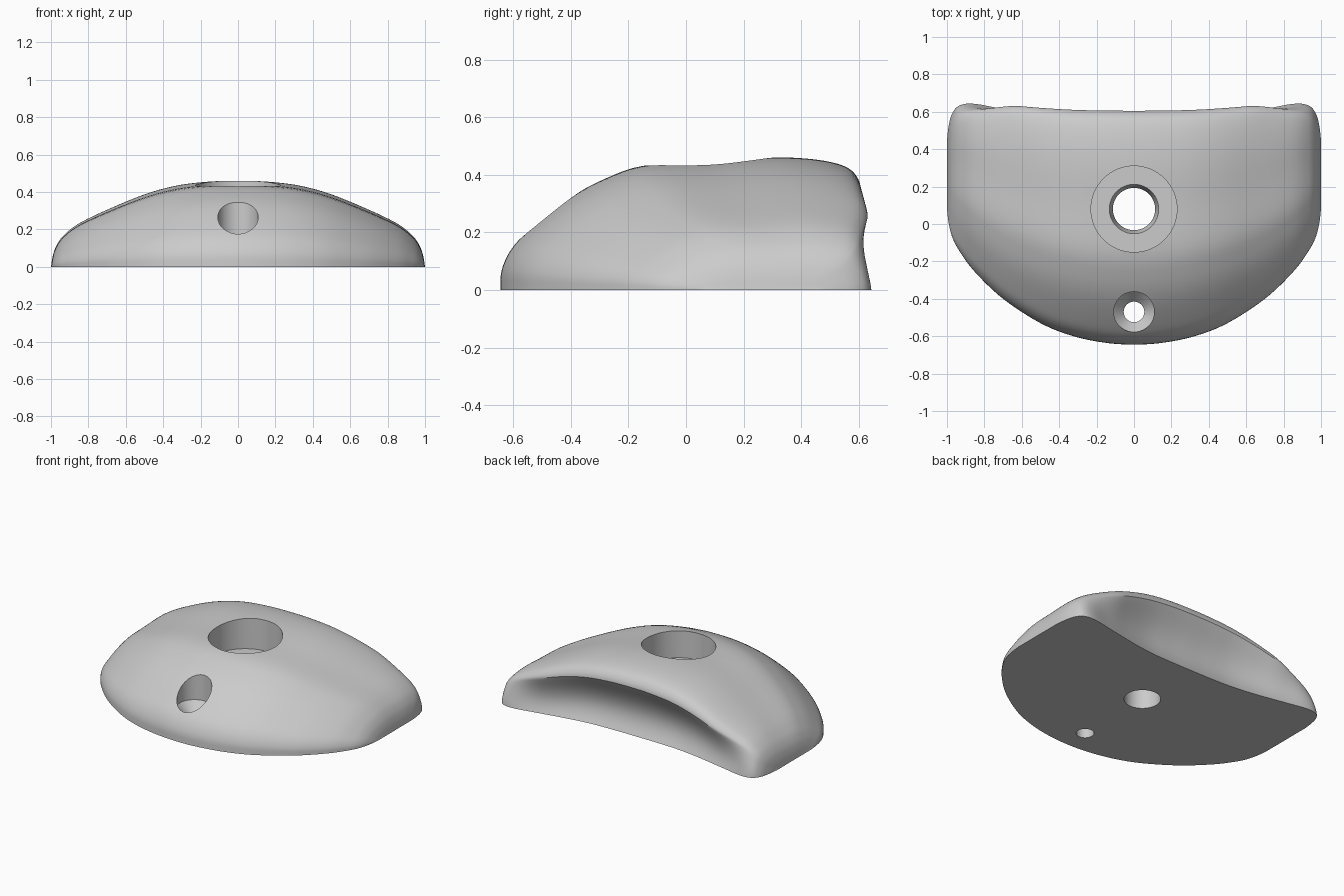
import bpy, bmesh
from math import cos, sin, pi, radians
from mathutils import Vector

if "Cube" in bpy.data.objects:
    bpy.data.objects.remove(bpy.data.objects["Cube"])


def spline(pts, steps):
    """Catmull-Rom curve through points of any dimension."""
    p = [Vector(q) for q in pts]
    p = [2 * p[0] - p[1]] + p + [2 * p[-1] - p[-2]]
    out = []
    for i in range(1, len(p) - 2):
        a, b, c, d = p[i - 1:i + 3]
        for k in range(steps):
            t = k / steps
            out.append(0.5 * (2 * b + (c - a) * t + (2 * a - 5 * b + 4 * c - d) * t * t
                              + (3 * b - a - 3 * c + d) * t ** 3))
    return out + [p[-2]]


def smooth(t):
    t = min(1, max(0, t))
    return t * t * (3 - 2 * t)


# Stations along half the width: x, front y, back y, height, rear scoop depth
stations = [(0, -.645, .612, .46, .105), (.16, -.634, .613, .455, .105),
            (.33, -.598, .617, .434, .10), (.5, -.53, .627, .387, .08),
            (.7, -.4, .643, .305, .045), (.85, -.257, .65, .232, .012),
            (.93, -.15, .635, .17, 0), (.97, -.075, .595, .115, 0),
            (.99, 0, .53, .06, 0), (1, .08, .45, 0, 0)]
# Normalised front-to-back section
section = [(0, 0), (.004, .15), (.03, .305), (.08, .45), (.19, .69), (.29, .84),
           (.40, .94), (.58, .97), (.75, 1), (.87, .985), (.95, .935),
           (.985, .855), (.997, .74), (1, .5), (1, .25), (1, 0)]

# Mirror the stations so the curve runs smoothly across the middle
mirrored = [(-s[0],) + s[1:] for s in reversed(stations[1:])]
rows = spline(mirrored + stations, 6)
profile = spline(section, 4)

# Main body: sections lofted across the width, closed underneath
bm = bmesh.new()
grid = []
for x, front, back, h, scoop in rows:
    row = []
    for Y, Z in profile:
        y = front + (back - front) * Y
        # scooped rear wall under the lip
        if Y > .9 and Z < .78:
            y -= scoop * sin(pi * .78 * (1 - Z / .78))
        # softer upper rear edge towards both ends
        y -= .06 * smooth((abs(x) - .6) / .3) * smooth((Y - .6) / .4) * max(0, Z) ** 1.5
        row.append(bm.verts.new((x, y, max(0, h * Z))))
    grid.append(row)
for a, b in zip(grid, grid[1:]):
    for j in range(len(profile) - 1):
        bm.faces.new((a[j], b[j], b[j + 1], a[j + 1]))
bmesh.ops.remove_doubles(bm, verts=bm.verts, dist=1e-5)
bmesh.ops.holes_fill(bm, edges=[e for e in bm.edges if e.is_boundary], sides=0)
bmesh.ops.recalc_face_normals(bm, faces=bm.faces)
mesh = bpy.data.meshes.new("climbing_hold")
bm.to_mesh(mesh)
bm.free()
body = bpy.data.objects.new("climbing_hold", mesh)
bpy.context.collection.objects.link(body)


def hole(name, y, rings, n=64):
    """Cut a stepped round hole given by (radius, z) rings."""
    bm = bmesh.new()
    loops = [[bm.verts.new((r * cos(2 * pi * i / n), y + r * sin(2 * pi * i / n), z))
              for i in range(n)] for r, z in rings]
    for a, b in zip(loops, loops[1:]):
        for i in range(n):
            k = (i + 1) % n
            bm.faces.new((a[i], a[k], b[k], b[i]))
    bm.faces.new(loops[0])
    bm.faces.new(loops[-1])
    bmesh.ops.recalc_face_normals(bm, faces=bm.faces)
    m = bpy.data.meshes.new(name)
    bm.to_mesh(m)
    bm.free()
    cutter = bpy.data.objects.new(name, m)
    cutter.hide_render = True
    bpy.context.collection.objects.link(cutter)
    mod = body.modifiers.new(name, 'BOOLEAN')
    mod.operation = 'DIFFERENCE'
    mod.solver = 'EXACT'
    mod.object = cutter
    return cutter


# Bolt hole with counterbore, and small screw hole with countersink
cutters = [
    hole("bolt_hole_cutter", .08, [(.113, -.1), (.113, .19), (.132, .25), (.23, .25), (.23, .7)]),
    hole("screw_hole_cutter", -.47, [(.055, -.1), (.055, .11), (.108, .17), (.108, .7)]),
]

# Bake the cuts, then smooth while keeping hole rims sharp
bpy.context.view_layer.update()
dg = bpy.context.evaluated_depsgraph_get()
baked = bpy.data.meshes.new_from_object(body.evaluated_get(dg))
body.modifiers.clear()
body.data = baked
for c in cutters:
    bpy.data.objects.remove(c)
bpy.context.view_layer.objects.active = body
body.select_set(True)
bpy.ops.object.shade_smooth_by_angle(angle=radians(35))
